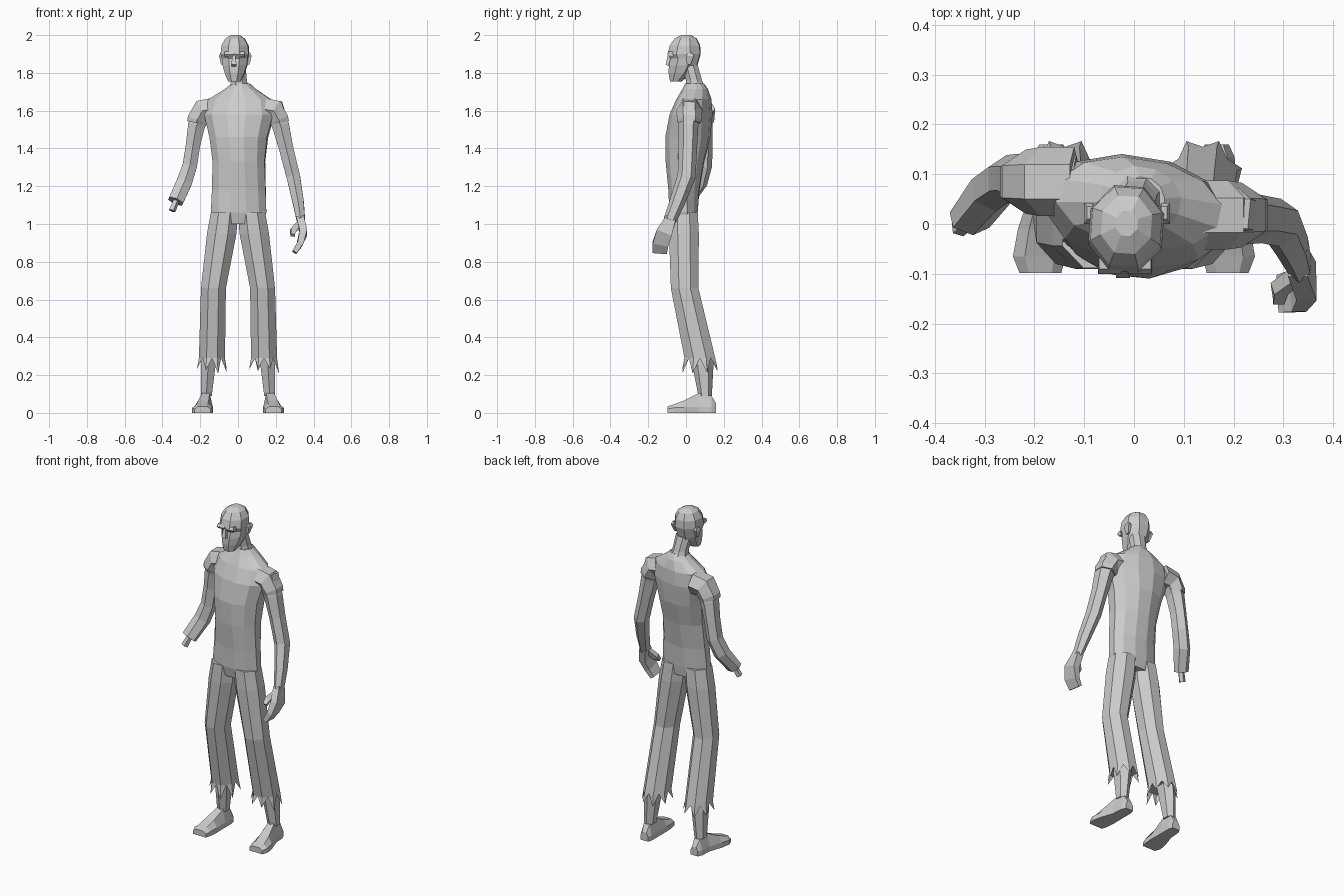
import bpy, bmesh, random
from math import sin, cos, pi, radians
from mathutils import Vector, Matrix

random.seed(4)


def make(name, bm):
    bmesh.ops.recalc_face_normals(bm, faces=bm.faces)
    me = bpy.data.meshes.new(name)
    bm.to_mesh(me)
    bm.free()
    ob = bpy.data.objects.new(name, me)
    bpy.context.collection.objects.link(ob)
    return ob


def unit_ring(n):
    k = 1 / cos(pi / n)
    return [(k * cos((2 * i + 1) * pi / n), k * sin((2 * i + 1) * pi / n)) for i in range(n)]


def flat(cx, yf, yb, z, rx, n=8, yaw=0):
    """Horizontal ring from front y to back y, turned about the body axis."""
    cy, ry = (yf + yb) / 2, (yb - yf) / 2
    rot = Matrix.Rotation(radians(yaw), 3, 'Z')
    return [rot @ Vector((cx + rx * a, cy + ry * b, z)) for a, b in unit_ring(n)]


def loft_bm(rings):
    bm = bmesh.new()
    vs = [[bm.verts.new(p) for p in r] for r in rings]
    n = len(vs[0])
    for a, b in zip(vs, vs[1:]):
        for i in range(n):
            j = (i + 1) % n
            bm.faces.new((a[i], a[j], b[j], b[i]))
    bm.faces.new(vs[0])
    bm.faces.new(vs[-1])
    return bm


def loft(name, rings):
    return make(name, loft_bm(rings))


def tube(name, pts, n=6):
    """Limb along a path of (x, y, z, side radius, depth radius)."""
    c = [Vector(p[:3]) for p in pts]
    rings = []
    for i, p in enumerate(pts):
        t = (c[min(i + 1, len(c) - 1)] - c[max(i - 1, 0)]).normalized()
        v = (Vector((0, 1, 0)) - t * t.y).normalized()
        u = v.cross(t)
        rings.append([c[i] + u * p[3] * a + v * p[4] * b for a, b in unit_ring(n)])
    return loft(name, rings)


# torso, twisted toward one side at the shoulders
loft("torso", [flat(x, f, b, z, r, 12, w) for x, f, b, z, r, w in [
    (0.003, -.075, .055, 1.00, .125, 0),
    (0.003, -.088, .062, 1.06, .147, 0),
    (0.005, -.092, .07, 1.18, .142, -2),
    (0.005, -.105, .095, 1.33, .138, -4),
    (0.003, -.105, .125, 1.46, .153, -7),
    (0.003, -.08, .135, 1.58, .185, -9),
    (0.003, -.045, .13, 1.66, .165, -9),
    (0.005, -.015, .115, 1.715, .08, -9),
    (0.008, 0, .095, 1.745, .045, -9)]])

# neck
loft("neck", [flat(.008, .0, .11, 1.70, .055), flat(.005, .0, .085, 1.76, .042),
              flat(-.005, -.02, .062, 1.84, .045)])

# head
loft("head", [flat(-.015, f, b, z, r, 8, -4) for f, b, z, r in [
    (-.085, -.025, 1.755, .033),
    (-.092, .03, 1.80, .052),
    (-.09, .058, 1.84, .064),
    (-.082, .068, 1.875, .068),
    (-.097, .075, 1.90, .074),
    (-.085, .072, 1.945, .07),
    (-.06, .055, 1.982, .05),
    (-.025, .025, 2.0, .022)]])

# face details
loft("nose", [flat(-.022, -.095, -.07, 1.895, .007, 4), flat(-.022, -.108, -.07, 1.845, .014, 4),
              flat(-.022, -.09, -.07, 1.835, .012, 4)])
for s in (-1, 1):
    loft("ear", [flat(-.014 + s * .07, .005, .025, 1.845, .006, 4),
                 flat(-.014 + s * .077, .0, .042, 1.89, .009, 4),
                 flat(-.014 + s * .074, .01, .035, 1.905, .006, 4)])
    loft("brow", [flat(-.018 + s * .03, -.09, -.06, 1.885, .022, 4),
                  flat(-.018 + s * .03, -.1, -.06, 1.897, .024, 4),
                  flat(-.018 + s * .03, -.09, -.06, 1.912, .022, 4)])

# arm ending in a broken wrist
tube("arm_broken", [(-.12, .08, 1.60, .05, .05), (-.188, .085, 1.595, .055, .052),
                    (-.22, .088, 1.52, .045, .046), (-.238, .092, 1.42, .038, .042),
                    (-.255, .09, 1.31, .038, .042), (-.285, .068, 1.22, .041, .04),
                    (-.33, .008, 1.12, .04, .03)])
tube("wrist_bone", [(-.325, .012, 1.13, .014, .013), (-.35, -.008, 1.07, .016, .015)], 5)

# whole arm and hand
tube("arm_whole", [(.12, .03, 1.61, .05, .05), (.195, .02, 1.605, .056, .052),
                   (.226, .012, 1.52, .045, .046), (.255, .01, 1.40, .038, .042),
                   (.293, .003, 1.25, .036, .042), (.318, -.045, 1.12, .03, .036),
                   (.333, -.085, 1.02, .022, .03)])
tube("hand", [(.331, -.08, 1.03, .02, .028), (.346, -.115, .955, .02, .042),
              (.328, -.135, .895, .016, .042), (.299, -.14, .85, .013, .038)], 4)
tube("thumb", [(.33, -.1, 1.01, .014, .014), (.292, -.13, .965, .016, .014),
               (.29, -.155, .94, .011, .01)], 4)

# short sleeves
for s, y in ((-1, .085), (1, .018)):
    tube("sleeve", [(s * .12, y, 1.61, .06, .06), (s * .188, y, 1.60, .06, .06),
                    (s * .217, y, 1.55, .053, .056), (s * .22, y, 1.535, .05, .052)])

for s in (-1, 1):
    # trouser leg
    rings = [flat(s * x, f, b, z, r) for x, f, b, z, r in [
        (.072, -.088, .062, 1.06, .072),
        (.086, -.09, .068, .95, .078),
        (.13, -.08, .066, .66, .066),
        (.138, -.008, .155, .29, .069)]]
    loft("trouser_leg", rings)

    # ragged hem made of hanging points
    hem, bm = rings[-1], bmesh.new()
    mid = sum(hem, Vector()) / 8
    for i, p in enumerate(hem):
        a, b = (p + hem[i - 1]) / 2, (p + hem[(i + 1) % 8]) / 2
        tip = p + (p - mid) * .14 - Vector((0, 0, random.uniform(.05, .085)))
        q, ta, tb, tt = [bm.verts.new(w) for w in (p, a, b, tip)]
        bm.faces.new((ta, q, tt))
        bm.faces.new((q, tb, tt))
    make("ragged_hem", bm)

    # shin
    loft("shin", [flat(s * x, f, b, z, r, 6) for x, f, b, z, r in [
        (.153, .035, .135, .30, .042), (.158, .042, .138, .25, .039),
        (.168, .07, .132, .09, .029)]])

    # foot
    loft("foot", [[Vector((s * (x + w * k), y, z)) for k, z in
                   ((-1, 0), (1, 0), (1, min(h * .6, .03)), (.55, h), (-.55, h), (-1, min(h * .6, .03)))]
                  for x, y, w, h in [
        (.166, .16, .024, .05), (.168, .135, .034, .09), (.17, .07, .036, .105),
        (.183, -.01, .05, .066), (.19, -.065, .053, .045), (.188, -.098, .042, .034)]])
